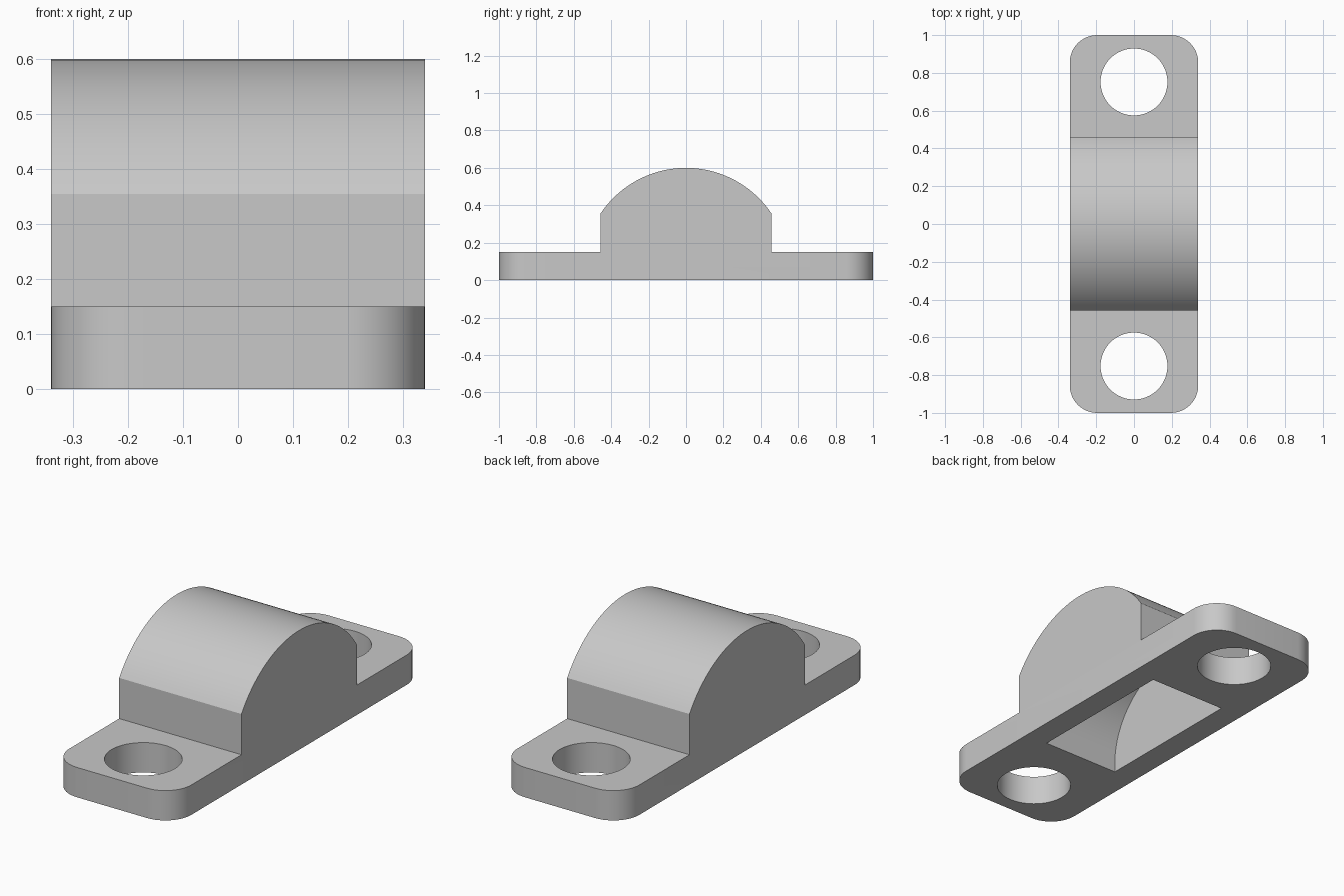
import bpy
import bmesh
from math import sin, cos, pi, asin
from mathutils import Vector

cube = bpy.data.objects.get("Cube")
if cube:
    bpy.data.objects.remove(cube)

HALF_W, HALF_L = 0.34, 1.0
PLATE_H, BLOCK_Y = 0.15, 0.458
ARC_Z, OUTER_R, INNER_R = 0.05, 0.55, 0.4
HOLE_Y, HOLE_R, CORNER_R = 0.752, 0.177, 0.145

grey = bpy.data.materials.new("plain_grey")
grey.use_nodes = True
colour = (0.58, 0.58, 0.58, 1)
grey.diffuse_color = colour
grey.node_tree.nodes["Principled BSDF"].inputs["Base Color"].default_value = colour


def arc(radius, sweep, steps):
    """Points (y, z) over the crown, from +y to -y."""
    angles = [sweep - 2 * sweep * i / steps for i in range(steps + 1)]
    return [(radius * sin(a), ARC_Z + radius * cos(a)) for a in angles]


def extrude(name, points, direction):
    """Solid made by pushing a flat outline along a direction."""
    bm = bmesh.new()
    face = bm.faces.new([bm.verts.new(p) for p in points])
    result = bmesh.ops.extrude_face_region(bm, geom=[face])
    moved = [g for g in result["geom"] if isinstance(g, bmesh.types.BMVert)]
    bmesh.ops.translate(bm, verts=moved, vec=direction)
    bmesh.ops.recalc_face_normals(bm, faces=bm.faces[:])
    mesh = bpy.data.meshes.new(name)
    bm.to_mesh(mesh)
    bm.free()
    obj = bpy.data.objects.new(name, mesh)
    bpy.context.collection.objects.link(obj)
    mesh.materials.append(grey)
    return obj


def side_extrude(name, profile, half_width):
    points = [(-half_width, y, z) for y, z in profile]
    return extrude(name, points, Vector((2 * half_width, 0, 0)))


# Base plate and arched block share one side profile
profile = [(HALF_L, 0), (HALF_L, PLATE_H), (BLOCK_Y, PLATE_H)]
profile += arc(OUTER_R, asin(BLOCK_Y / OUTER_R), 48)
profile += [(-BLOCK_Y, PLATE_H), (-HALF_L, PLATE_H), (-HALF_L, 0)]
body = side_extrude("arched_bracket", profile, HALF_W)

# Rounded plate corners
bm = bmesh.new()
bm.from_mesh(body.data)
corners = [e for e in bm.edges
           if all(abs(v.co.y) > HALF_L - 0.01 for v in e.verts)
           and abs(e.verts[0].co.z - e.verts[1].co.z) > 0.1]
bmesh.ops.bevel(bm, geom=corners, offset=CORNER_R, segments=12,
                profile=0.5, affect='EDGES')
bm.to_mesh(body.data)
bm.free()

# Hollow under the arch and the two screw holes
cutters = [side_extrude("hollow_cutter",
                        [(INNER_R, -0.1)] + arc(INNER_R, pi / 2, 64) + [(-INNER_R, -0.1)],
                        0.215)]
for side in (-1, 1):
    ring = [(HOLE_R * cos(2 * pi * i / 64), side * HOLE_Y + HOLE_R * sin(2 * pi * i / 64), -0.1)
            for i in range(64)]
    cutters.append(extrude("hole_cutter", ring, Vector((0, 0, 0.4))))

bpy.ops.object.select_all(action='DESELECT')
body.select_set(True)
bpy.context.view_layer.objects.active = body
for cutter in cutters:
    cutter.hide_render = True
    mod = body.modifiers.new(cutter.name, 'BOOLEAN')
    mod.operation = 'DIFFERENCE'
    mod.solver = 'EXACT'
    mod.object = cutter
    bpy.ops.object.modifier_apply(modifier=mod.name)
    bpy.data.objects.remove(cutter)

bpy.ops.object.shade_smooth_by_angle(angle=pi / 9)
